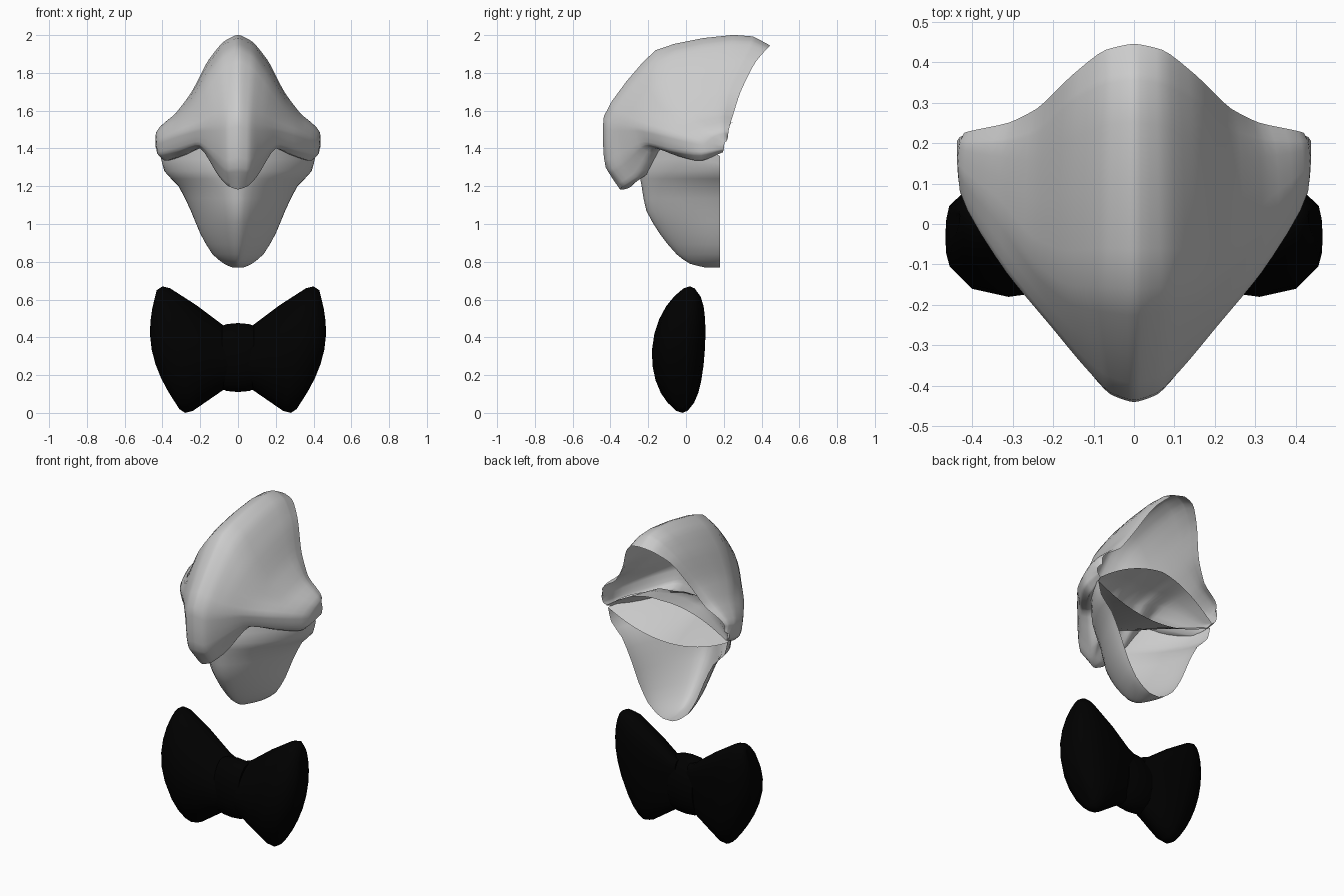
import bpy, bmesh, math
from mathutils import Vector as V

if "Cube" in bpy.data.objects:
    bpy.data.objects.remove(bpy.data.objects["Cube"])


def spline(pts, n, mirrored=False, pull=0.65):
    """Chord-spaced Catmull-Rom through pts, n steps per span; pull = tangent strength."""
    pts = [V(p) for p in pts]
    first = V((-pts[1].x, pts[1].y, pts[1].z)) if mirrored else 2 * pts[0] - pts[1]
    p = [first] + pts + [2 * pts[-1] - pts[-2]]
    out = [pts[0]]
    for i in range(1, len(p) - 2):
        d = [max((p[i + k] - p[i + k - 1]).length, 1e-4) for k in range(3)]

        def tangent(a, b, c, da, db):
            return ((b - a) / da * db + (c - b) / db * da) / (da + db)
        m0 = tangent(p[i - 1], p[i], p[i + 1], d[0], d[1]) * d[1] * pull
        m1 = tangent(p[i], p[i + 1], p[i + 2], d[1], d[2]) * d[1] * pull
        for k in range(1, n + 1):
            t = k / n
            out.append(p[i] * (2*t**3 - 3*t*t + 1) + m0 * (t**3 - 2*t*t + t)
                       + p[i + 1] * (3*t*t - 2*t**3) + m1 * (t**3 - t*t))
    return out


def add_grid(bm, rows, closed=False):
    vs = [[bm.verts.new(p) for p in r] for r in rows]
    for a, b in zip(vs, vs[1:]):
        n = len(a)
        for i in range(n if closed else n - 1):
            j = (i + 1) % n
            bm.faces.new((a[i], a[j], b[j], b[i]))
    return vs


def finish(name, bm, angle=45, mirror=True):
    bmesh.ops.remove_doubles(bm, verts=bm.verts, dist=0.0008)
    bmesh.ops.dissolve_degenerate(bm, edges=bm.edges, dist=0.0001)
    bmesh.ops.recalc_face_normals(bm, faces=bm.faces)
    me = bpy.data.meshes.new(name)
    bm.to_mesh(me)
    bm.free()
    ob = bpy.data.objects.new(name, me)
    bpy.context.collection.objects.link(ob)
    bpy.ops.object.select_all(action='DESELECT')
    ob.select_set(True)
    bpy.context.view_layer.objects.active = ob
    if mirror:
        mod = ob.modifiers.new("Mirror", 'MIRROR')
        mod.use_clip = True
        bpy.ops.object.modifier_apply(modifier=mod.name)
    bpy.ops.object.shade_smooth_by_angle(angle=math.radians(angle))
    return ob


# Upper beak: lines from the back rim over the outside to the lower lip
lines = [
    [(0, .445, 1.945), (0, .355, 1.993), (0, -.16, 1.92), (0, -.435, 1.57), (0, -.425, 1.30), (0, -.35, 1.183)],
    [(.07, .43, 1.93), (.07, .345, 1.965), (.08, -.155, 1.88), (.06, -.415, 1.55), (.055, -.405, 1.29), (.05, -.335, 1.20)],
    [(.15, .37, 1.86), (.155, .30, 1.87), (.165, -.15, 1.765), (.12, -.355, 1.53), (.115, -.33, 1.34), (.10, -.265, 1.25)],
    [(.24, .285, 1.69), (.245, .22, 1.70), (.25, -.09, 1.635), (.205, -.253, 1.51), (.205, -.22, 1.42), (.20, -.17, 1.40)],
    [(.31, .25, 1.58), (.325, .20, 1.59), (.335, .03, 1.555), (.315, -.12, 1.48), (.315, -.09, 1.39), (.29, -.06, 1.365)],
    [(.42, .225, 1.49), (.43, .20, 1.49), (.435, .14, 1.475), (.43, .08, 1.43), (.425, .08, 1.37), (.39, .08, 1.335)],
    [(.415, .22, 1.45), (.43, .215, 1.44), (.437, .205, 1.43), (.437, .20, 1.41), (.43, .20, 1.395), (.41, .195, 1.38)],
]
cols = [spline(c, 4, pull=.5) for c in lines]
rows = [spline([c[j] for c in cols], 4, mirrored=True) for j in range(len(cols[0]))]
bm = bmesh.new()
add_grid(bm, rows)

# Palate: arched sheet from the rounded lip to the back of the mouth
roof = []
for p in rows[-1]:
    u = min(abs(p.x) / .41, 1)
    s = 1 - u ** 4
    back = V((p.x, .25 - .055 * u, 1.54 - .16 * u * u))
    turn = p + V((-.12 * p.x, .06, .015)) * s
    mid = p.lerp(back, .5) - V((.12 * p.x * s, 0, 0))
    mid.z = p.z + (back.z - p.z) * .8
    roof.append(spline([p, p.lerp(turn, .5) - V((0, 0, .006 * s)), turn, mid, back], 2))
add_grid(bm, roof)
finish("upper_beak", bm)

# Lower beak: scoop of rounded V sections (height, half width, front), open at the back
keys = [(1.36, .41, -.22), (1.28, .39, -.245), (1.20, .315, -.235), (1.07, .25, -.21),
        (.95, .20, -.14), (.84, .135, -.05), (.79, .075, .02), (.77, .03, .10)]
scoop = []
for z, w, f in [tuple(p) for p in spline(keys, 2)] + [(.77, 0, .18)]:
    row = []
    lift = .05 * max(0, (z - 1.28) / .08)
    for i in range(13):
        a = math.pi / 2 * i / 12
        v = (math.sqrt(math.sin(a) ** 2 + .03) - .1732) / (1.0149 - .1732)
        k = .5 * math.cos(a) + .5 * (1 - v)
        row.append(V((w * math.sin(a), .18 - (.18 - f) * k, z + lift * math.sin(2 * a))))
    scoop.append(row)
bm = bmesh.new()
add_grid(bm, scoop)

# Mouth floor: sheet sagging towards the back
floor = []
for p in scoop[0]:
    back = V((p.x, .18, 1.36 - .11 * (1 - (p.x / .41) ** 2)))
    floor.append([p.lerp(back, t / 3) for t in range(4)])
add_grid(bm, floor)
finish("lower_beak", bm)

# Bow tie wing: rings of (top x, top z, bottom x, bottom z, middle x, half depth)
black = bpy.data.materials.new("black")
black.diffuse_color = (0, 0, 0, 1)
black.use_nodes = True
black.node_tree.nodes["Principled BSDF"].inputs["Base Color"].default_value = black.diffuse_color
wing = [(.04, .45, .04, .135, .04, .08), (.08, .465, .08, .12, .08, .095),
        (.22, .57, .16, .065, .20, .125), (.36, .66, .24, .010, .31, .14),
        (.40, .67, .28, .0, .40, .12), (.43, .65, .31, .02, .445, .075),
        (.43, .64, .315, .03, .455, .04), (.43, .63, .32, .04, .457, 0)]
rings = []
for xt, zt, xb, zb, xm, d in wing:
    ring = []
    for i in range(24):
        a = 2 * math.pi * i / 24
        v = math.cos(a)
        x = xt * v * (v + 1) / 2 + xb * v * (v - 1) / 2 + xm * (1 - v * v)
        y = .02 * v - .04 * (1 - v * v) + d * math.sin(a)
        ring.append(V((x, y, zb + (zt - zb) * (1 + v) / 2)))
    rings.append(ring)
bm = bmesh.new()
ends = add_grid(bm, rings, closed=True)
bm.faces.new(ends[0])
finish("bow_wings", bm, 60).data.materials.append(black)

# Bow tie knot
bm = bmesh.new()
knot = []
for x, s in [(-.085, .93), (-.06, .99), (0, 1.02), (.06, .99), (.085, .93)]:
    knot.append([V((x, -.03 + .1 * s * math.sin(2 * math.pi * i / 20),
                    .293 + .179 * s * math.cos(2 * math.pi * i / 20))) for i in range(20)])
ends = add_grid(bm, knot, closed=True)
bm.faces.new(ends[0])
bm.faces.new(ends[-1])
finish("bow_knot", bm, 50, mirror=False).data.materials.append(black)
